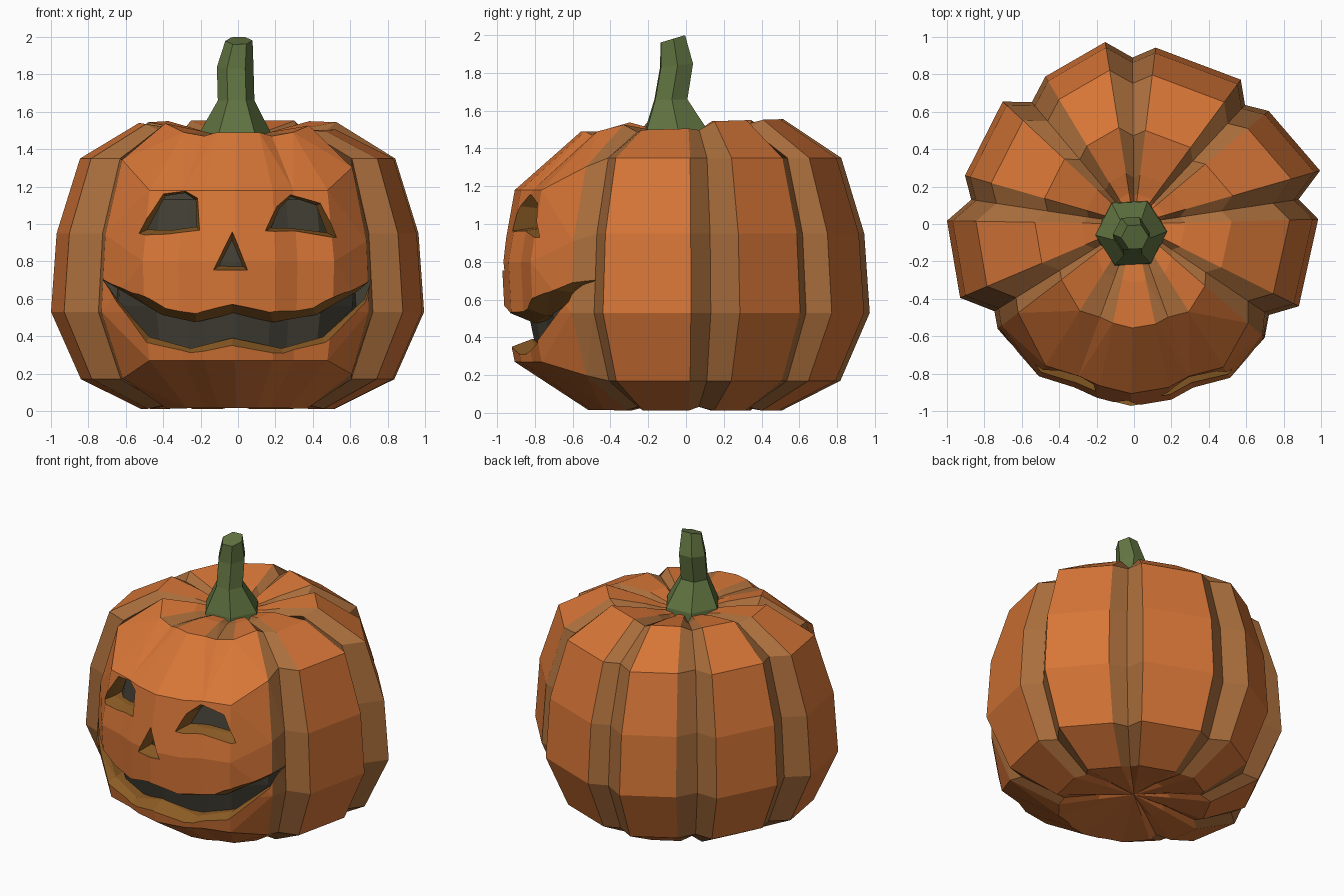
import bpy, bmesh, math
from mathutils import Vector

if "Cube" in bpy.data.objects:
    bpy.data.objects.remove(bpy.data.objects["Cube"])


def mat(name, rgb):
    m = bpy.data.materials.new(name)
    m.diffuse_color = (*rgb, 1)
    m.use_nodes = True
    m.node_tree.nodes["Principled BSDF"].inputs["Base Color"].default_value = m.diffuse_color
    return m


ORANGE = mat("orange_skin", (0.68, 0.18, 0.038))
GROOVE = mat("groove_tan", (0.40, 0.155, 0.045))
FLESH = mat("cut_flesh", (0.27, 0.11, 0.019))
DARK = mat("dark_inside", (0.055, 0.05, 0.035))
GREEN = mat("stem_green", (0.12, 0.175, 0.053))
SKIN = [ORANGE, GROOVE, FLESH, DARK]

# Columns round the body: angle, radius, kind (0 ridge, 1 groove, 2 shallow front groove)
COLS = [(1.5, .985, 0), (8.5, .89, 1), (16, 1.035, 0), (40, .94, 0), (47, .87, 1), (53.5, .96, 0),
        (83, .95, 0), (90.5, .89, 1), (99, .985, 0), (121, .92, 0), (130, .85, 1), (137, .96, 0),
        (164, .94, 0), (171.5, .88, 1), (179, 1.0, 0), (203, 1.01, 0), (212, .88, 1), (217.5, .92, 0),
        (238, .96, 0), (250, .93, 2), (258, .95, 0), (269, .975, 0), (282, .96, 0), (290, .93, 2),
        (302, .97, 0), (319, .93, 0), (326, .87, 1), (333.5, .985, 0)]
# Vertical profile: radius factor, height (usual and face side)
PROFILE = [(.25, .05), (.52, .012), (.84, .17), (1, .53), (.97, .95), (.845, 1.35),
           (.53, 1.54), (.28, 1.5), (.17, 1.47)]
FRONT = [(.25, .05), (.53, .015), (.93, .27), (.985, .53), (1, .8), (.93, 1.18),
         (.57, 1.49), (.32, 1.49), (.17, 1.47)]


def finish(bm, name, mats):
    bmesh.ops.recalc_face_normals(bm, faces=bm.faces[:])
    me = bpy.data.meshes.new(name)
    bm.to_mesh(me)
    bm.free()
    for m in mats:
        me.materials.append(m)
    ob = bpy.data.objects.new(name, me)
    bpy.context.collection.objects.link(ob)
    return ob


def pumpkin(name, mats, scale=1.0):
    bm = bmesh.new()
    rings = []
    for k in range(len(PROFILE)):
        ring = []
        for ang, rad, kind in COLS:
            a = math.radians(ang)
            t = min(1, max(0, (-math.sin(a) - .6) / .2))
            r = rad * (PROFILE[k][0] * (1 - t) + FRONT[k][0] * t)
            z = PROFILE[k][1] * (1 - t) + FRONT[k][1] * t
            if kind and k >= 6:
                z -= .045 if kind == 1 else .02
            if k == 6 and t == 0:  # uneven lobe tops
                z += .015 * math.sin(a) - (.035 if ang > 330 or ang < 5 else 0)
            if kind == 1 and k < 2:
                z += .02
            p = Vector((r * math.cos(a), r * math.sin(a), z - .78)) * scale
            ring.append(bm.verts.new(p + Vector((0, 0, .78))))
        rings.append(ring)
    n = len(COLS)
    for k in range(len(rings) - 1):
        for i in range(n):
            j = (i + 1) % n
            f = bm.faces.new((rings[k][i], rings[k][j], rings[k + 1][j], rings[k + 1][i]))
            kind = max(COLS[i][2], COLS[j][2])
            if len(mats) > 1 and ((kind == 1 and k > 0) or (kind == 2 and k >= 6)):
                f.material_index = 1
    for ring, z in ((rings[0], .08), (rings[-1], 1.45)):
        c = bm.verts.new((0, 0, .78 + (z - .78) * scale))
        for i in range(n):
            bm.faces.new((ring[i], ring[(i + 1) % n], c))
    bmesh.ops.triangulate(bm, faces=[f for f in bm.faces if len(f.verts) > 3 and
                                     f.calc_center_median().y < -.4])
    return finish(bm, name, mats)


def cutter(name, outer, inner):
    """Hole through the wall that narrows inwards."""
    def surf(x):
        return -math.sqrt(.95 ** 2 - x * x)
    bm = bmesh.new()
    layers = [[bm.verts.new((x, -1.4, z)) for x, z in outer],
              [bm.verts.new((x, surf(x), z)) for x, z in outer],
              [bm.verts.new((x, surf(x) * .86, z)) for x, z in inner],
              [bm.verts.new((x, -.43, z)) for x, z in inner]]
    n = len(outer)
    for a, b in zip(layers, layers[1:]):
        for i in range(n):
            j = (i + 1) % n
            bm.faces.new((a[i], a[j], b[j], b[i])).material_index = 2
    bm.faces.new(layers[0]).material_index = 2
    bm.faces.new(layers[-1]).material_index = 3
    bmesh.ops.triangulate(bm, faces=bm.faces[:])
    ob = finish(bm, name, SKIN)
    ob.hide_render = True
    return ob


def shrink(pts, t=.25, dx=0, dz=0):
    cx = sum(p[0] for p in pts) / len(pts) + dx
    cz = sum(p[1] for p in pts) / len(pts) + dz
    return [(x + (cx - x) * t, z + (cz - z) * t) for x, z in pts]


def toward(a, b, t=.22):
    return [(p[0] + (q[0] - p[0]) * t, p[1] + (q[1] - p[1]) * t) for p, q in zip(a, b)]


# Body and dark inside
body = pumpkin("pumpkin_body", SKIN)
pumpkin("dark_inside", [DARK], .875)

# Eyes, nose and mouth
left_eye = [(-.55, .94), (-.42, 1.18), (-.28, 1.2), (-.205, 1.15), (-.2, .96), (-.38, .935)]
right_eye = [(.14, .96), (.2, 1.1), (.28, 1.18), (.46, 1.12), (.535, .925), (.3, .955)]
nose = [(-.13, .755), (-.03, .96), (.05, .755)]
upper = [(-.6, .655), (-.38, .56), (-.22, .53), (-.03, .57), (.17, .53), (.4, .56), (.62, .655)]
lower = [(-.65, .57), (-.5, .35), (-.26, .28), (-.03, .34), (.25, .28), (.47, .35), (.69, .58)]
mouth = [(-.74, .72)] + upper + [(.735, .725)] + lower[::-1]
mouth_in = [(-.72, .7)] + toward(upper, lower) + [(.715, .705)] + toward(lower, upper)[::-1]

holes = [cutter("left_eye_cutter", left_eye, shrink(left_eye, dx=.05)),
         cutter("right_eye_cutter", right_eye, shrink(right_eye, dx=-.03)),
         cutter("nose_cutter", nose, shrink(nose, .35)),
         cutter("mouth_cutter", mouth, mouth_in)]
bpy.context.view_layer.objects.active = body
for h in holes:
    mod = body.modifiers.new("cut", 'BOOLEAN')
    mod.operation = 'DIFFERENCE'
    mod.solver = 'EXACT'
    mod.object = h
    bpy.ops.object.modifier_apply(modifier=mod.name)
    bpy.data.objects.remove(h)

# Stem: six-sided, flared at the base, slanted at the top
bm = bmesh.new()
rings = []
for x, y, z, r, tilt in ((-.015, -.05, 1.42, .2, 0), (-.015, -.05, 1.49, .19, 0),
                         (-.01, -.08, 1.66, .098, 0), (-.015, -.05, 1.84, .098, .1),
                         (.005, -.07, 1.98, .073, .3)):
    ring = []
    for i in range(6):
        a = math.radians(60 * i + 3)
        dy = r * math.sin(a)
        ring.append(bm.verts.new((x + r * math.cos(a), y + dy, z + dy * tilt)))
    rings.append(ring)
for a, b in zip(rings, rings[1:]):
    for i in range(6):
        j = (i + 1) % 6
        bm.faces.new((a[i], a[j], b[j], b[i]))
bm.faces.new(rings[0])
bm.faces.new(rings[-1])
finish(bm, "stem", [GREEN])
